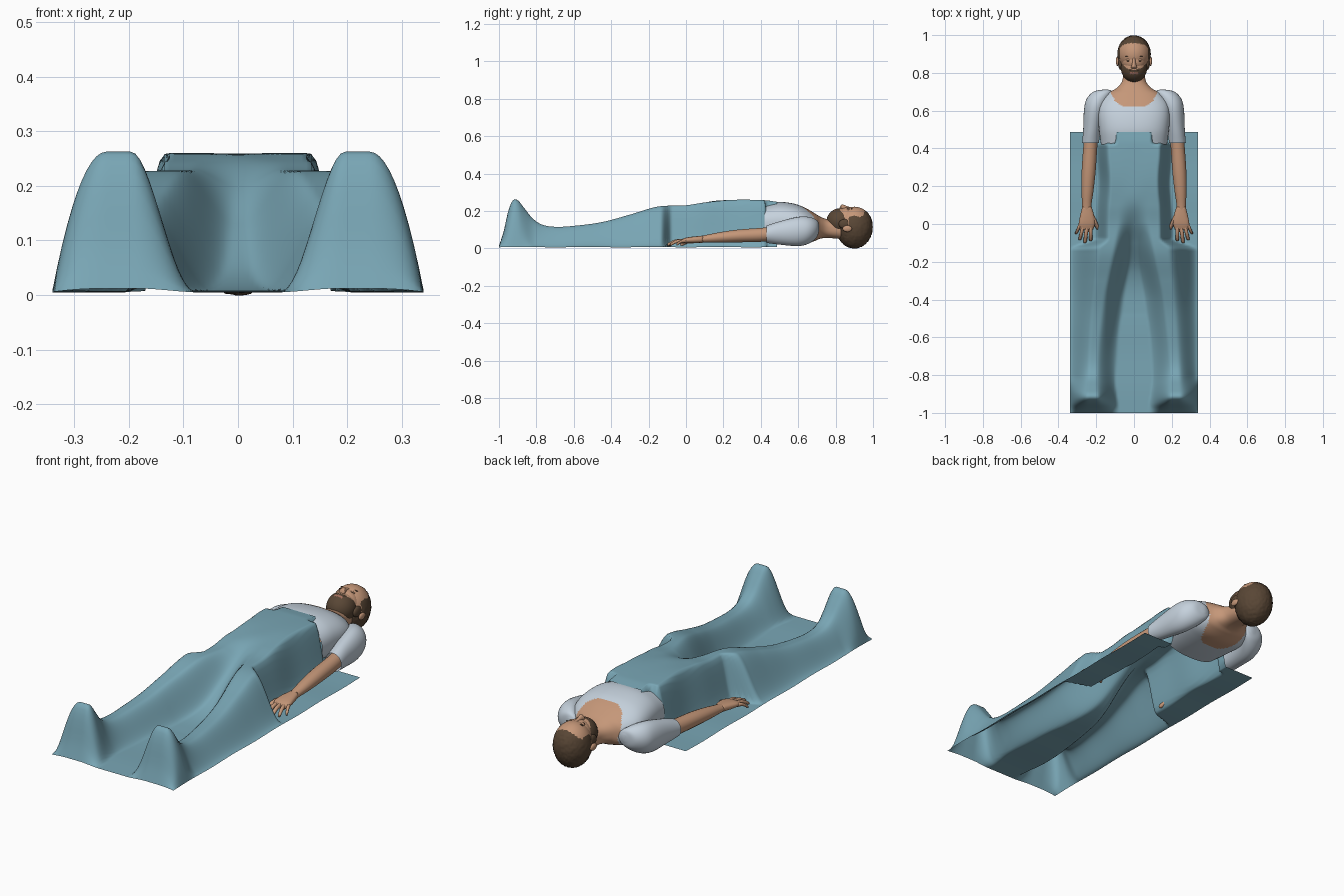
import bpy, bmesh, math, random
from mathutils import Vector

random.seed(4)
if "Cube" in bpy.data.objects:
    bpy.data.objects.remove(bpy.data.objects["Cube"], do_unlink=True)


def material(name, rgb):
    m = bpy.data.materials.new(name)
    m.use_nodes = True
    m.diffuse_color = (*rgb, 1)
    bsdf = m.node_tree.nodes["Principled BSDF"]
    bsdf.inputs["Base Color"].default_value = (*rgb, 1)
    bsdf.inputs["Roughness"].default_value = 0.8
    return m


BLANKET = material("blanket teal", (0.19, 0.38, 0.46))
SHIRT = material("shirt pale blue", (0.56, 0.64, 0.72))
SKIN = material("skin", (0.56, 0.31, 0.19))
HAIR = material("hair brown", (0.10, 0.062, 0.036))
LIPS = material("lips", (0.38, 0.16, 0.11))


def finish(name, bm, mats, rule=None):
    bmesh.ops.recalc_face_normals(bm, faces=bm.faces)
    for f in bm.faces:
        f.smooth = True
        if rule:
            f.material_index = rule(f.calc_center_median())
    me = bpy.data.meshes.new(name)
    bm.to_mesh(me)
    bm.free()
    for m in mats:
        me.materials.append(m)
    ob = bpy.data.objects.new(name, me)
    bpy.context.collection.objects.link(ob)
    return ob


def smooth(t):
    t = min(1, max(0, t))
    return t * t * (3 - 2 * t)


def curve(points, t):
    """Cubic interpolation through (t, value) points."""
    if t <= points[0][0]:
        return points[0][1]
    for i in range(len(points) - 1):
        (t0, a), (t1, b) = points[i], points[i + 1]
        if t <= t1:
            def slope(j):
                p, q = points[max(j - 1, 0)], points[min(j + 1, len(points) - 1)]
                return (q[1] - p[1]) / (q[0] - p[0])
            w, u = t1 - t0, (t - t0) / (t1 - t0)
            return (a * (1 + 2 * u) * (1 - u) ** 2 + b * u * u * (3 - 2 * u)
                    + w * u * (1 - u) * (slope(i) * (1 - u) - slope(i + 1) * u))
    return points[-1][1]


def loft(name, stations, mats, n=20, steps=5, power=2.0, rule=None, open_start=False):
    """Rounded tube through (x, y, z, half width, half height) stations."""
    bm = bmesh.new()
    rings = []
    count = (len(stations) - 1) * steps
    for k in range(count + 1):
        x, y, z, rx, rz = (curve([(i, s[c]) for i, s in enumerate(stations)], k / steps)
                           for c in range(5))
        ring = []
        for j in range(n):
            a = math.tau * j / n
            c, s = math.cos(a), math.sin(a)
            ring.append(bm.verts.new((x + rx * math.copysign(abs(c) ** (2 / power), c), y,
                                      z + rz * math.copysign(abs(s) ** (2 / power), s))))
        rings.append(ring)
    for r0, r1 in zip(rings, rings[1:]):
        for j in range(n):
            bm.faces.new((r0[j], r0[(j + 1) % n], r1[(j + 1) % n], r1[j]))
    if not open_start:
        bm.faces.new(rings[0])
    bm.faces.new(rings[-1])
    return finish(name, bm, mats, rule)


def ellipsoid(name, center, radii, mats, detail=3, rule=None, shape=None):
    bm = bmesh.new()
    bmesh.ops.create_icosphere(bm, subdivisions=detail, radius=1)
    for v in bm.verts:
        d = shape(v.co.copy()) if shape else v.co
        v.co = Vector(center) + Vector(d[i] * radii[i] for i in range(3))
    return finish(name, bm, mats, rule)


# Blanket: sheet draped over feet, legs and torso
RIDGE = [(-1, .012), (-.975, .09), (-.95, .2), (-.925, .257), (-.9, .257), (-.87, .222),
         (-.82, .16), (-.77, .127), (-.7, .115), (-.6, .12), (-.45, .14), (-.3, .18),
         (-.15, .223), (0, .23), (.1, .245), (.25, .259), (.42, .257), (.49, .248)]
VALLEY = [(-1, .005), (-.4, .01), (-.25, .04), (-.1, .13), (0, .195), (.1, .243), (.2, .257),
          (.42, .257), (.49, .248)]
INNER_FOOT = [(-1, .07), (-.8, .09), (-.4, .05), (-.2, .015), (0, 0)]
INNER_TOP = [(-1, .185), (-.8, .205), (-.4, .165), (-.2, .125), (0, .085)]
OUTER_TOP = [(-1, .245), (-.8, .235), (-.5, .215), (-.15, .18)]


def drape(x, y):
    ax = abs(x)
    floor = .005 + .003 * math.sin(9 * y) ** 2
    top, low = curve(RIDGE, y), curve(VALLEY, y)
    a, b = curve(INNER_FOOT, y), curve(INNER_TOP, y)
    z = low + (top - low) * smooth((ax - a) / (b - a))
    notch = smooth((y + .135) / .06)          # hollow where the hands rest
    waist = .012 * math.exp(-((y - .22) / .12) ** 2)
    o = curve(OUTER_TOP, y) * (1 - notch) + (.135 - waist) * notch
    e = .34 * (1 - notch) + (.205 - waist) * notch
    t = min(1, max(0, (ax - o) / (e - o)))
    foot = smooth((-.8 - y) / .1)
    fall = foot * (1 - t ** 2) + (1 - foot) * (1 - smooth(t))
    z = floor + max(0, z - floor) * fall
    tuck = smooth((ax - .09) / .025) * smooth((y - .42) / .02)
    return max(floor, z - .12 * tuck)


bm = bmesh.new()
NX, NY = 76, 160
grid = [[bm.verts.new((x, y, drape(x, y))) for x in (-.34 + .68 * i / NX for i in range(NX + 1))]
        for y in (-1 + 1.487 * j / NY for j in range(NY + 1))]
for r0, r1 in zip(grid, grid[1:]):
    for i in range(NX):
        bm.faces.new((r0[i], r0[i + 1], r1[i + 1], r1[i]))
finish("blanket", bm, [BLANKET])


# Upper body: shirt with a scooped neckline, running into the neck
def neckline(c):
    edge = .62 + .08 * (abs(c.x) / .125) ** 4 if c.z > .1 else .57 + .12 * (abs(c.x) / .11) ** 4
    return 1 if c.y > min(edge, .735) else 0


loft("torso_and_neck",
     [(0, .42, .13, .175, .105), (0, .5, .135, .185, .113), (0, .58, .13, .19, .108),
      (0, .64, .12, .18, .095), (0, .69, .113, .14, .073), (0, .72, .11, .092, .058),
      (0, .76, .105, .062, .05), (0, .83, .1, .056, .05)],
     [SHIRT, SKIN], n=96, steps=9, power=2.4, rule=neckline, open_start=True)

# Sleeves, arms and hands
for s, side in ((1, "left"), (-1, "right")):
    def mirrored(stations):
        return [(s * p[0], *p[1:]) for p in stations]

    loft(side + "_sleeve", mirrored(
        [(.23, .43, .075, .044, .046), (.222, .5, .082, .047, .062), (.208, .6, .09, .057, .078),
         (.19, .66, .097, .062, .07), (.165, .7, .105, .05, .045), (.15, .712, .11, .012, .015)]),
        [SHIRT], n=28, open_start=True)
    loft(side + "_arm", mirrored(
        [(.249, .05, .045, .026, .017), (.25, .1, .05, .025, .02), (.246, .18, .058, .032, .028),
         (.24, .28, .066, .037, .034), (.232, .4, .072, .037, .037), (.225, .48, .08, .036, .036)]),
        [SKIN])
    loft(side + "_palm", mirrored(
        [(.252, -.03, .036, .036, .011), (.25, 0, .042, .043, .015), (.248, .04, .045, .038, .018),
         (.249, .09, .049, .025, .018)]), [SKIN], power=2.5)
    # Fingers fan out from the knuckles; the thumb points inward
    for name, base, tip, r in (
            ("little_finger", (.284, .0), (.307, -.052), .0085),
            ("ring_finger", (.27, -.015), (.288, -.085), .0095),
            ("middle_finger", (.25, -.02), (.26, -.1), .01),
            ("index_finger", (.23, -.015), (.229, -.09), .0095),
            ("thumb", (.222, .045), (.188, -.03), .0115)):
        path = []
        for k, w in ((0, .35), (.06, .85), (.5, 1), (.9, 1.1), (1, 1)):
            path.append((tip[0] + (base[0] - tip[0]) * k, tip[1] + (base[1] - tip[1]) * k,
                         .018 + .021 * k + .008 * math.sin(math.pi * k), r * w, r * w))
        loft(side + "_" + name, mirrored(path), [SKIN], n=10, steps=3)


# Head: skull with a hair cap, bearded jaw and facial features
def hairline(c):
    face = c.z > .125 + .05 * smooth((c.y - .88) / .07) and c.y < .958 - 3 * c.x ** 2
    temple = abs(c.x) > .074 and c.y > .87
    return 0 if face and not temple else 1


def skull_shape(d):
    if d.z > .5:
        d.z = .5 + (d.z - .5) * .9
    if d.y < 0:
        d.x *= 1 - .1 * d.y * d.y
    if d.z < .2 or d.y > .6:
        d *= 1 + random.uniform(-.012, .018)
    return d


def beard_area(c):
    mouth = abs(c.x) < .021 and abs(c.y - .799) < .005 and c.z > .16
    cheek = c.y > .822 - .01 * (1 - smooth(abs(c.x) / .02)) + 7 * max(0, abs(c.x) - .035) ** 1.5
    return 2 if mouth else (0 if cheek and c.z > .14 else 1)


ellipsoid("skull_and_hair", (0, .9, .114), (.088, .098, .114), [SKIN, HAIR], 5,
          hairline, skull_shape)
ellipsoid("jaw_and_beard", (0, .825, .143), (.069, .074, .071), [SKIN, HAIR, LIPS], 5, beard_area)
ellipsoid("mid_face", (0, .86, .15), (.066, .06, .069), [SKIN], 4)
loft("nose", [(0, .822, .212, .008, .006), (0, .828, .216, .016, .014),
              (0, .837, .217, .013, .018), (0, .86, .213, .009, .013),
              (0, .888, .21, .008, .008)], [SKIN], n=14)
ellipsoid("moustache", (0, .814, .204), (.03, .007, .01), [HAIR])
for s, side in ((1, "left"), (-1, "right")):
    ellipsoid(side + "_ear", (s * .087, .862, .105), (.009, .025, .017), [SKIN])
    ellipsoid(side + "_sideburn", (s * .071, .848, .13), (.012, .032, .026), [HAIR])
    ellipsoid(side + "_closed_eye", (s * .029, .868, .207), (.014, .007, .007), [SKIN])
    ellipsoid(side + "_eyelashes", (s * .029, .863, .211), (.012, .002, .003), [HAIR], 2)
    ellipsoid(side + "_eyebrow", (s * .031, .886, .211), (.018, .0035, .004), [HAIR], 2)
